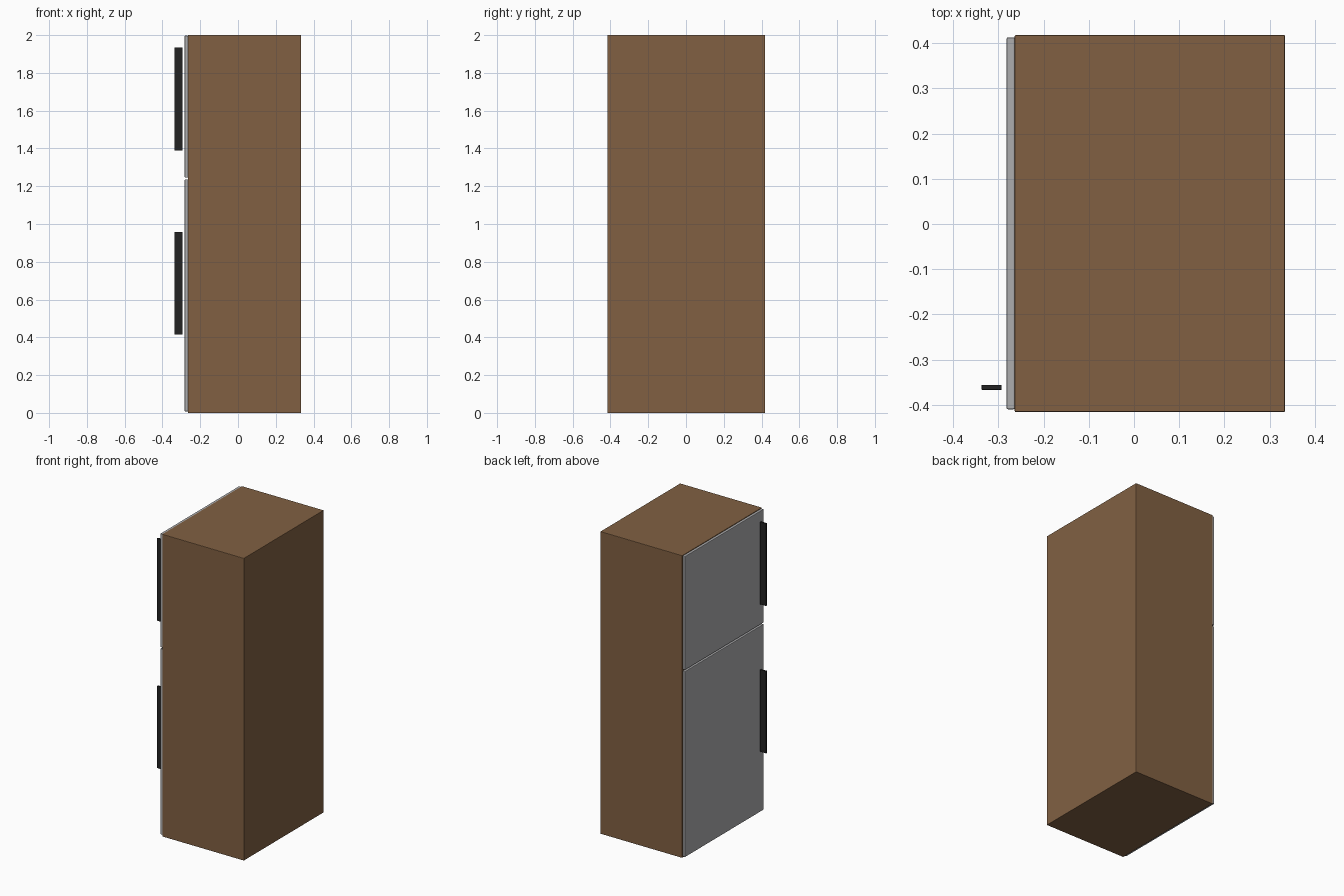
import bpy

if "Cube" in bpy.data.objects:
    bpy.data.objects.remove(bpy.data.objects["Cube"])


def material(name, rgb):
    m = bpy.data.materials.new(name)
    m.diffuse_color = (*rgb, 1.0)
    m.use_nodes = True
    m.node_tree.nodes["Principled BSDF"].inputs["Base Color"].default_value = m.diffuse_color
    return m


brown = material("brown", (0.22, 0.118, 0.055))
grey = material("grey", (0.42, 0.42, 0.43))
black = material("black", (0.016, 0.016, 0.016))


def box(name, x, y, z, mat, bevel):
    """Box from (min, max) ranges with slightly eased edges."""
    spans = (x, y, z)
    bpy.ops.mesh.primitive_cube_add(size=1, location=[(a + b) / 2 for a, b in spans])
    ob = bpy.context.object
    ob.name = name
    ob.scale = [b - a for a, b in spans]
    bpy.ops.object.transform_apply(location=False, rotation=False, scale=True)
    ob.data.materials.append(mat)
    mod = ob.modifiers.new("eased_edges", 'BEVEL')
    mod.width = bevel
    mod.segments = 2
    return ob


# Cabinet body
box("cabinet", (-0.264, 0.334), (-0.416, 0.418), (0.0, 2.0), brown, 0.002)

# Doors and their upright handles: door z range, handle z range
for label, door_z, handle_z in (
    ("lower", (0.008, 1.236), (0.415, 0.958)),
    ("upper", (1.246, 1.997), (1.39, 1.935)),
):
    box(label + "_door", (-0.282, -0.264), (-0.41, 0.413), door_z, grey, 0.003)
    box(label + "_handle", (-0.337, -0.293), (-0.367, -0.356), handle_z, black, 0.001)
